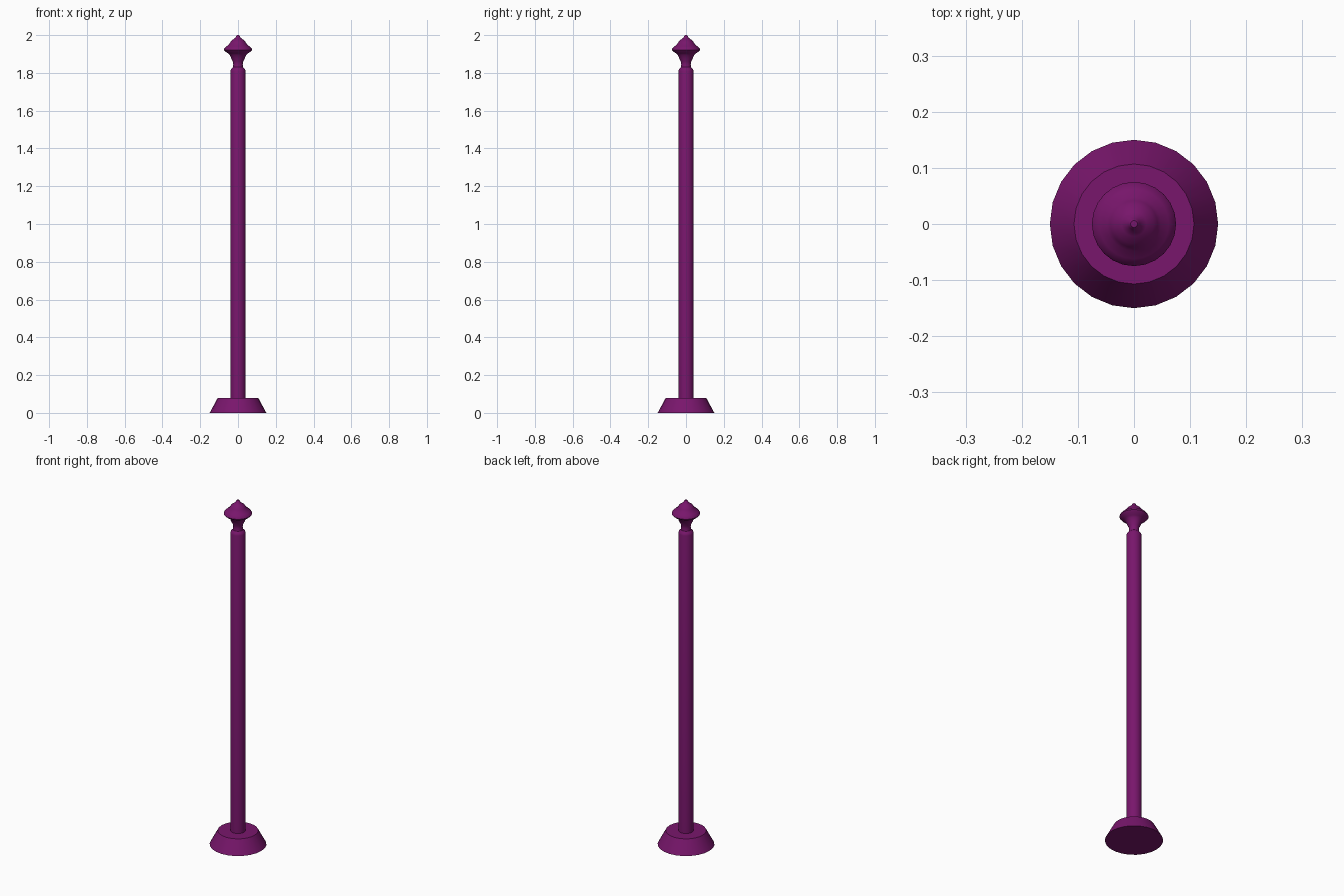
import bpy, bmesh, math

if "Cube" in bpy.data.objects:
    bpy.data.objects.remove(bpy.data.objects["Cube"])

SIDES = 24

mat = bpy.data.materials.new("purple_paint")
mat.diffuse_color = (0.19, 0.008, 0.15, 1)
mat.use_nodes = True
mat.node_tree.nodes["Principled BSDF"].inputs["Base Color"].default_value = mat.diffuse_color


def lathe(name, profile, angle=35):
    """Revolve (radius, z) points around z, capping both ends."""
    bm = bmesh.new()
    rings = []
    for r, z in profile:
        rings.append([bm.verts.new((r * math.cos(2 * math.pi * i / SIDES),
                                    r * math.sin(2 * math.pi * i / SIDES), z))
                      for i in range(SIDES)])
    for a, b in zip(rings, rings[1:]):
        for i in range(SIDES):
            j = (i + 1) % SIDES
            bm.faces.new((a[i], a[j], b[j], b[i]))
    bm.faces.new(rings[0][::-1])
    bm.faces.new(rings[-1])
    mesh = bpy.data.meshes.new(name)
    bm.to_mesh(mesh)
    bm.free()
    obj = bpy.data.objects.new(name, mesh)
    bpy.context.collection.objects.link(obj)
    mesh.materials.append(mat)
    bpy.ops.object.select_all(action='DESELECT')
    obj.select_set(True)
    bpy.context.view_layer.objects.active = obj
    bpy.ops.object.shade_smooth_by_angle(angle=math.radians(angle))
    return obj


# tapered foot
lathe("base", [(0.15, 0), (0.107, 0.08)])

# pole, neck and turned finial as one lathed piece
lathe("pole_and_finial", [
    (0.04, 0.08), (0.04, 1.81), (0.037, 1.82), (0.027, 1.83),
    (0.025, 1.845), (0.027, 1.86), (0.036, 1.878), (0.043, 1.895),
    (0.052, 1.903), (0.066, 1.912), (0.075, 1.922), (0.073, 1.928),
    (0.062, 1.94), (0.048, 1.95), (0.042, 1.96), (0.035, 1.97),
    (0.022, 1.98), (0.013, 1.987), (0.01, 1.995), (0.006, 2.0)])
